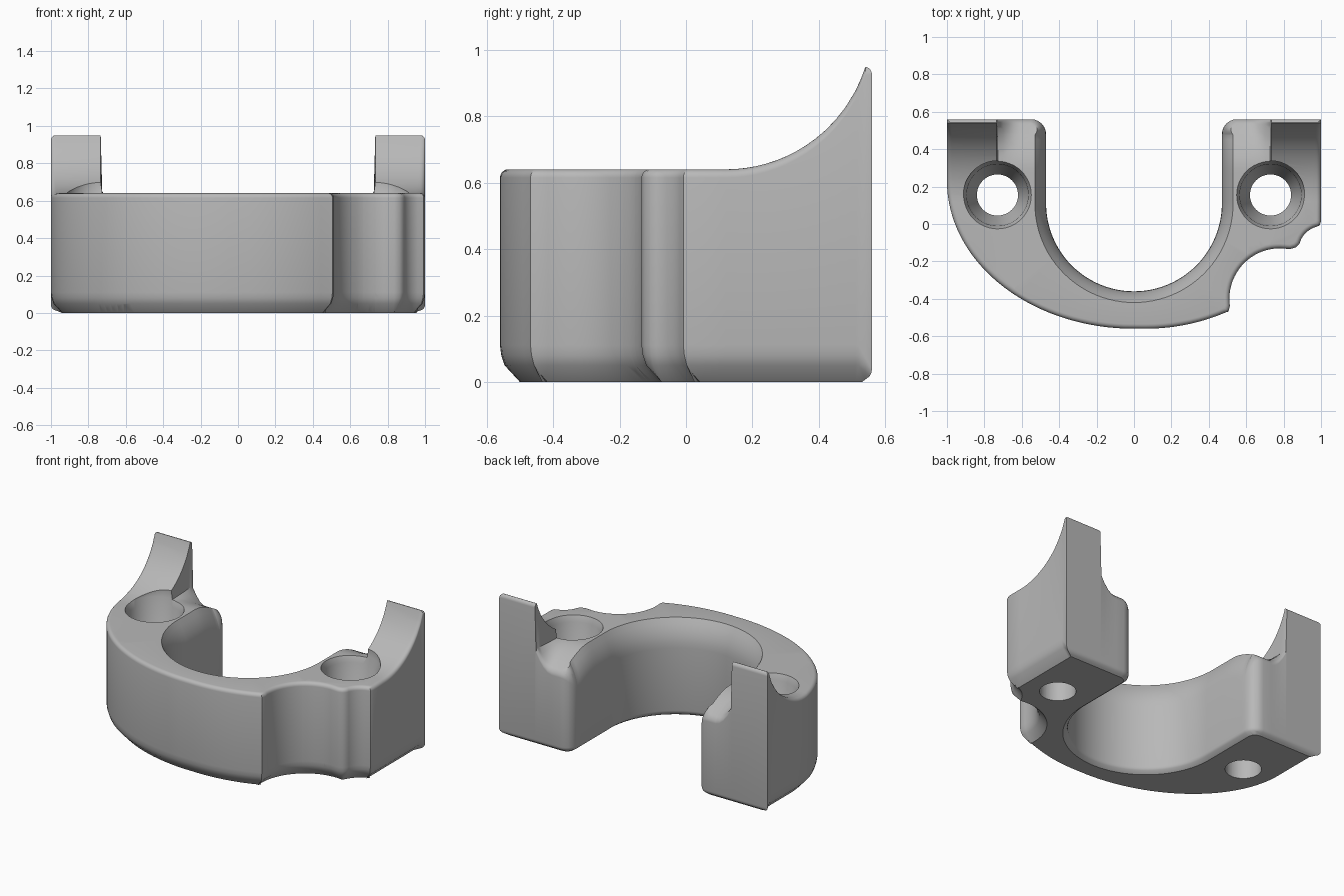
import bpy, bmesh
from math import sin, cos, pi, radians, sqrt
from mathutils import Vector
from mathutils.geometry import delaunay_2d_cdt

if "Cube" in bpy.data.objects:
    bpy.data.objects.remove(bpy.data.objects["Cube"], do_unlink=True)

grey = bpy.data.materials.new("grey_metal")
grey.use_nodes = True
colour = (0.48, 0.48, 0.48, 1)
grey.diffuse_color = colour
grey.node_tree.nodes["Principled BSDF"].inputs["Base Color"].default_value = colour

BACK = 0.56      # rear face of both legs
STEP = 0.73      # inner wall of each horn, also the bolt hole position
RIM = 0.025      # rounding of the upper outer edge


def arc(cx, cy, rx, ry, start, end, n):
    out = []
    for i in range(n + 1):
        a = radians(start + (end - start) * i / n)
        out.append((cx + rx * cos(a), cy + ry * sin(a)))
    return out


def height(x, y):
    """Height of the upper surface at a plan position."""
    if abs(x) > STEP:
        if y < 0.12:
            return 0.64
        return min(0.95, 1.08 - sqrt(max(0.0, 0.44 ** 2 - (y - 0.12) ** 2)))
    # Leg beside the horn: falls to the rear, with a fillet at the horn foot
    t = max(0.0, (y - 0.3) / (BACK - 0.3))
    fillet = max(0.0, 1 - (STEP - abs(x)) / 0.12) ** 2
    return 0.64 + t ** 1.7 * (0.13 * fillet - 0.11)


# Plan outline, counter-clockwise: inner slot first, then the outer wall
inner = (arc(0.55, 0.48, 0.08, 0.08, 90, 180, 6)
         + arc(0, 0.11, 0.47, 0.47, 0, -180, 48)
         + arc(-0.55, 0.48, 0.08, 0.08, 0, 90, 6))
outer = ([(-1, BACK), (-1, 0.52)]
         + arc(0, 0.23, 1, 0.79, 180, 267, 32)
         + arc(0.06, 0.23, 0.94, 0.79, 270, 297, 9)
         + [(0.505, -0.468)]
         + arc(0.78, -0.4, 0.27, 0.27, 188, 90, 20)
         + [(0.835, -0.134), (0.865, -0.125)]
         + arc(1.01, -0.14, 0.13, 0.13, 165, 105, 8)
         + [(0.992, -0.008), (1, 0.015), (1, 0.52), (1, BACK)])
outline = [Vector(p) for p in inner + outer]
count = len(outline)

# Inward mitre direction and slot weight at each outline point
mitres, slot = [], []
for i, p in enumerate(outline):
    a = (p - outline[i - 1]).normalized()
    b = (outline[(i + 1) % count] - p).normalized()
    na, nb = Vector((-a.y, a.x)), Vector((-b.y, b.x))
    mitres.append((na + nb) / max(0.6, 1 + na.dot(nb)))
    slot.append(min(1.0, (BACK - p.y) / 0.08) if i < len(inner) else 0.0)

bm = bmesh.new()


def foot_ring(offset, z):
    ring = []
    for i, (p, m) in enumerate(zip(outline, mitres)):
        rear = p.y > BACK - 0.01
        small = i < len(inner) or rear
        q = p + m * offset * (0.5 if i < len(inner) else 1)
        if rear and i >= len(inner):
            q.y = p.y + m.y * offset * 0.5
        ring.append(bm.verts.new((q.x, q.y, z * (0.35 if small else 1))))
    return ring


def rim_ring(s):
    """s runs from 0 at the wall to 1 at the top face."""
    a = s * pi / 2
    ring = []
    for p, m, w in zip(outline, mitres, slot):
        offset = (1 - w) * RIM * (1 - cos(a)) + w * 0.06 * s * s
        drop = (1 - w) * RIM * (1 - sin(a)) + w * 0.18 * (1 - s)
        q = p + m * offset
        ring.append(bm.verts.new((q.x, q.y, 1 - drop)))
    return ring


def add_cap(ring, flip):
    n = len(ring)
    pts = [Vector((v.co.x, v.co.y)) for v in ring]
    edges = [(i, (i + 1) % n) for i in range(n)]
    verts, _, tris, _, _, _ = delaunay_2d_cdt(pts, edges, [list(range(n))], 1, 1e-6)
    new = [bm.verts.new((v.x, v.y, ring[0].co.z)) for v in verts]
    for tri in tris:
        bm.faces.new([new[k] for k in (tri[::-1] if flip else tri)])


# Chamfered foot, straight wall, rounded rim
rings = [foot_ring(o, z) for o, z in
         ((0.06, 0), (0.014, 0.05), (0.004, 0.08), (0, 0.11))]
rings += [rim_ring(k / 5) for k in range(6)]
for low, high in zip(rings, rings[1:]):
    for i in range(count):
        j = (i + 1) % count
        bm.faces.new((low[i], low[j], high[j], high[i]))
add_cap(rings[-1], False)
add_cap(rings[0], True)
bmesh.ops.remove_doubles(bm, verts=bm.verts[:], dist=1e-5)


# Slice the block so its top can follow the curved horns
def slice_at(co, normal):
    geom = bm.verts[:] + bm.edges[:] + bm.faces[:]
    bmesh.ops.bisect_plane(bm, geom=geom, dist=1e-5, plane_co=co, plane_no=normal)


for k in range(15):
    slice_at((0, 0.12 + 0.03 * k, 0), (0, 1, 0))
for side in (-1, 1):
    for dx in (0.004, -0.004, -0.03, -0.06, -0.09, -0.12):
        slice_at((side * (STEP + dx), 0, 0), (1, 0, 0))
for v in bm.verts:
    if v.co.z > 0.7:
        v.co.z += height(v.co.x, v.co.y) - 1
bmesh.ops.recalc_face_normals(bm, faces=bm.faces[:])

mesh = bpy.data.meshes.new("clamp_body")
bm.to_mesh(mesh)
bm.free()
body = bpy.data.objects.new("clamp_body", mesh)
bpy.context.collection.objects.link(body)
mesh.materials.append(grey)


# Tapered bolt holes through both legs
def hole_cutter(name, x, y):
    cut = bmesh.new()
    profile = [(0.11, -0.1), (0.11, 0.38), (0.155, 0.46), (0.165, 0.6), (0.183, 0.645), (0.183, 1.2)]
    n = 48
    loops = [[cut.verts.new((x + r * cos(2 * pi * i / n), y + r * sin(2 * pi * i / n), z))
              for i in range(n)] for r, z in profile]
    for low, high in zip(loops, loops[1:]):
        for i in range(n):
            j = (i + 1) % n
            cut.faces.new((low[i], low[j], high[j], high[i]))
    cut.faces.new(loops[-1])
    cut.faces.new(loops[0][::-1])
    me = bpy.data.meshes.new(name)
    cut.to_mesh(me)
    cut.free()
    me.materials.append(grey)
    ob = bpy.data.objects.new(name, me)
    bpy.context.collection.objects.link(ob)
    ob.hide_render = True
    return ob


bpy.context.view_layer.objects.active = body
for name, x in (("left_hole_cutter", STEP), ("right_hole_cutter", -STEP)):
    cutter = hole_cutter(name, x, 0.155)
    mod = body.modifiers.new(name, "BOOLEAN")
    mod.operation = "DIFFERENCE"
    mod.solver = "EXACT"
    mod.object = cutter
    bpy.ops.object.modifier_apply(modifier=mod.name)
    bpy.data.objects.remove(cutter, do_unlink=True)

# Smooth curves with crisp edges
bpy.ops.object.select_all(action="DESELECT")
body.select_set(True)
bpy.ops.object.shade_smooth_by_angle(angle=radians(32))
